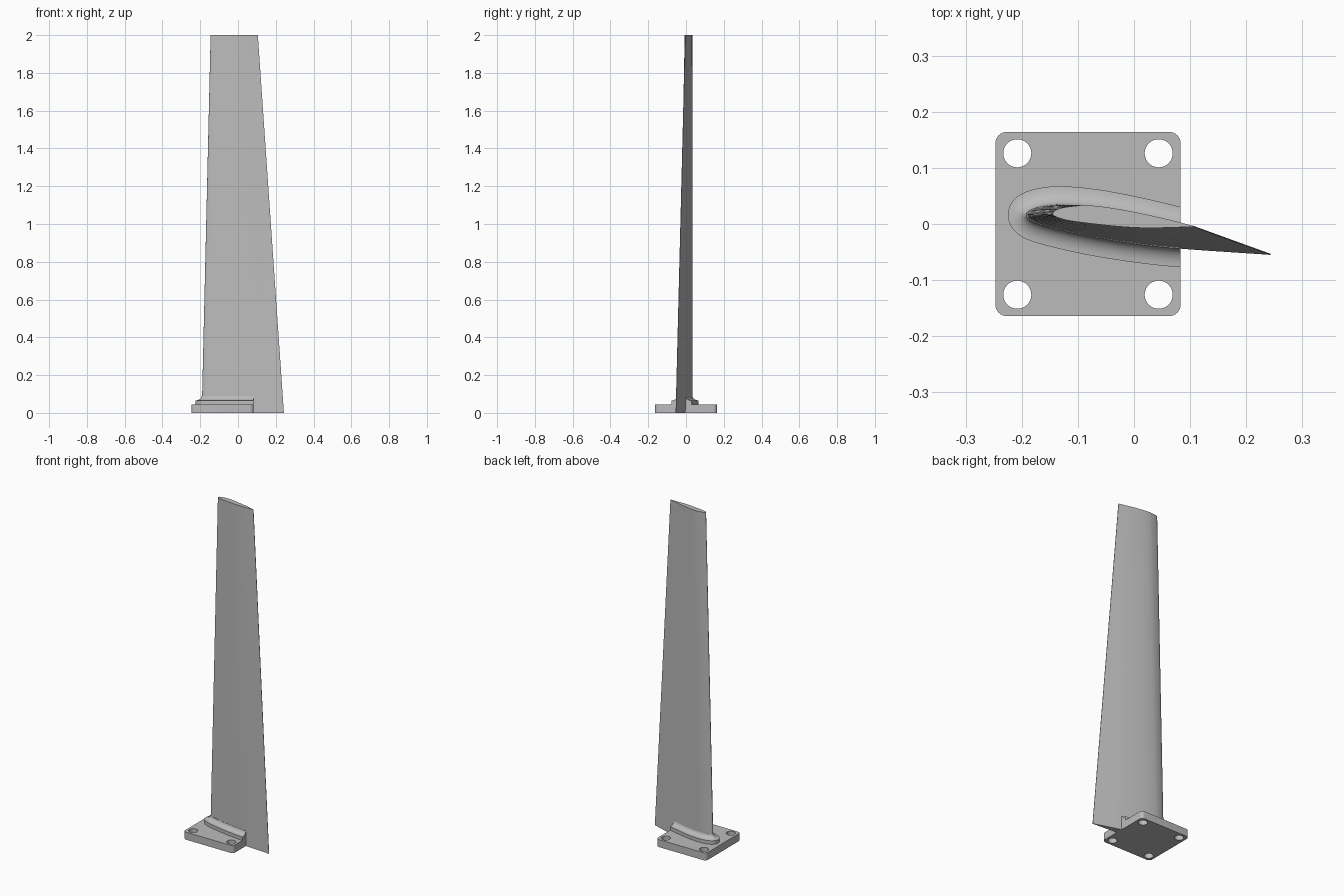
import bpy
import bmesh
import math
from mathutils import Vector

if "Cube" in bpy.data.objects:
    bpy.data.objects.remove(bpy.data.objects["Cube"])

grey = bpy.data.materials.new("plain grey")
grey.use_nodes = True
grey.diffuse_color = (0.5, 0.5, 0.5, 1)
grey.node_tree.nodes["Principled BSDF"].inputs["Base Color"].default_value = grey.diffuse_color

PLATE_TOP = 0.045
PLATE_EDGE = 0.083


def add_object(name, mesh):
    ob = bpy.data.objects.new(name, mesh)
    bpy.context.collection.objects.link(ob)
    mesh.materials.clear()
    mesh.materials.append(grey)
    bpy.ops.object.select_all(action="DESELECT")
    ob.select_set(True)
    bpy.context.view_layer.objects.active = ob
    bpy.ops.object.shade_smooth_by_angle(angle=math.radians(35))
    return ob


def smooth_path(points, steps=6):
    """Catmull-Rom curve through the control points."""
    p = [Vector(q) for q in points]
    p = [2 * p[0] - p[1]] + p + [2 * p[-1] - p[-2]]
    out = []
    for a, b, c, d in zip(p, p[1:], p[2:], p[3:]):
        for i in range(steps):
            t = i / steps
            out.append(0.5 * (2 * b + (c - a) * t + (2 * a - 5 * b + 4 * c - d) * t * t
                              + (3 * b - a - 3 * c + d) * t ** 3))
    return out + [p[-2]]


def offset(path, dist):
    """Move each point of the section outward."""
    out = []
    for i, p in enumerate(path):
        t = (path[min(i + 1, len(path) - 1)] - path[max(i - 1, 0)]).normalized()
        out.append(p + Vector((t.y, -t.x)) * dist)
    return out


def loft(sections):
    """Skin a stack of (path, height) sections and cap the ends."""
    bm = bmesh.new()
    rings = [[bm.verts.new((p.x, p.y, z)) for p in path] for path, z in sections]
    for low, high in zip(rings, rings[1:]):
        n = len(low)
        for i in range(n):
            j = (i + 1) % n
            bm.faces.new((low[i], low[j], high[j], high[i]))
    bm.faces.new(rings[0])
    bm.faces.new(rings[-1])
    return bm


def finish(bm, name):
    bmesh.ops.recalc_face_normals(bm, faces=bm.faces)
    mesh = bpy.data.meshes.new(name)
    bm.to_mesh(mesh)
    bm.free()
    return add_object(name, mesh)


# Airfoil sections, from the trailing edge over the back, round the nose, to the trailing edge
root = smooth_path([(.243, -.053), (.083, -.004), (-.04, .024), (-.12, .034), (-.16, .032),
                    (-.184, .025), (-.192, .016), (-.182, .005), (-.15, -.006),
                    (-.08, -.022), (0, -.035), (.083, -.044), (.243, -.055)])
tip = smooth_path([(.105, -.003), (.04, .013), (-.03, .027), (-.08, .033), (-.115, .031),
                   (-.137, .026), (-.145, .018), (-.137, .012), (-.115, .006),
                   (-.07, 0), (-.02, -.005), (.03, -.007), (.105, -.005)])

# Tapered blade
count = 8
blade = [([a.lerp(b, i / count) for a, b in zip(root, tip)], 2 * i / count)
         for i in range(count + 1)]
finish(loft(blade), "blade")

# Collar with a concave fillet, cut flush with the plate edge
reach, wall_top, rise = 0.033, 0.066, 0.024
profile = [(reach, PLATE_TOP - 0.005)]
for i in range(9):
    a = math.pi / 2 * i / 8
    profile.append((reach * (1 - math.sin(a)), wall_top + rise * (1 - math.cos(a))))
profile.append((-0.003, wall_top + rise))
bm = loft([(offset(root, d), z) for d, z in profile])
cut = bmesh.ops.bisect_plane(bm, geom=bm.verts[:] + bm.edges[:] + bm.faces[:],
                             plane_co=(PLATE_EDGE, 0, 0), plane_no=(1, 0, 0), clear_outer=True)
edges = [e for e in cut["geom_cut"] if isinstance(e, bmesh.types.BMEdge)]
bmesh.ops.holes_fill(bm, edges=edges, sides=0)
finish(bm, "root_collar")

# Mounting plate: rounded rectangle with four through holes
x0, x1, half, radius = -0.247, PLATE_EDGE, 0.164, 0.02


def arc(cx, cy, r, start, sweep, n):
    return [(cx + r * math.cos(start + sweep * i / n), cy + r * math.sin(start + sweep * i / n))
            for i in range(n + 1)]


outline = []
corners = [(x1 - radius, half - radius), (x0 + radius, half - radius),
           (x0 + radius, radius - half), (x1 - radius, radius - half)]
for k, (cx, cy) in enumerate(corners):
    outline += arc(cx, cy, radius, k * math.pi / 2, math.pi / 2, 8)
loops = [outline]
for hx in (-0.208, 0.044):
    for hy in (-0.126, 0.126):
        loops.append(arc(hx, hy, 0.025, 0, 2 * math.pi, 40)[:-1])

curve = bpy.data.curves.new("plate_outline", "CURVE")
curve.dimensions = "2D"
curve.fill_mode = "BOTH"
curve.extrude = PLATE_TOP / 2
for loop in loops:
    spline = curve.splines.new("POLY")
    spline.points.add(len(loop) - 1)
    for point, (x, y) in zip(spline.points, loop):
        point.co = (x, y, 0, 1)
    spline.use_cyclic_u = True
helper = bpy.data.objects.new("plate_outline", curve)
bpy.context.collection.objects.link(helper)
bpy.context.view_layer.update()
evaluated = helper.evaluated_get(bpy.context.evaluated_depsgraph_get())
bm = bmesh.new()
bm.from_mesh(bpy.data.meshes.new_from_object(evaluated))
bpy.data.objects.remove(helper)
bmesh.ops.remove_doubles(bm, verts=bm.verts, dist=0.0001)
bmesh.ops.translate(bm, verts=bm.verts, vec=(0, 0, PLATE_TOP / 2))
finish(bm, "mounting_plate")
